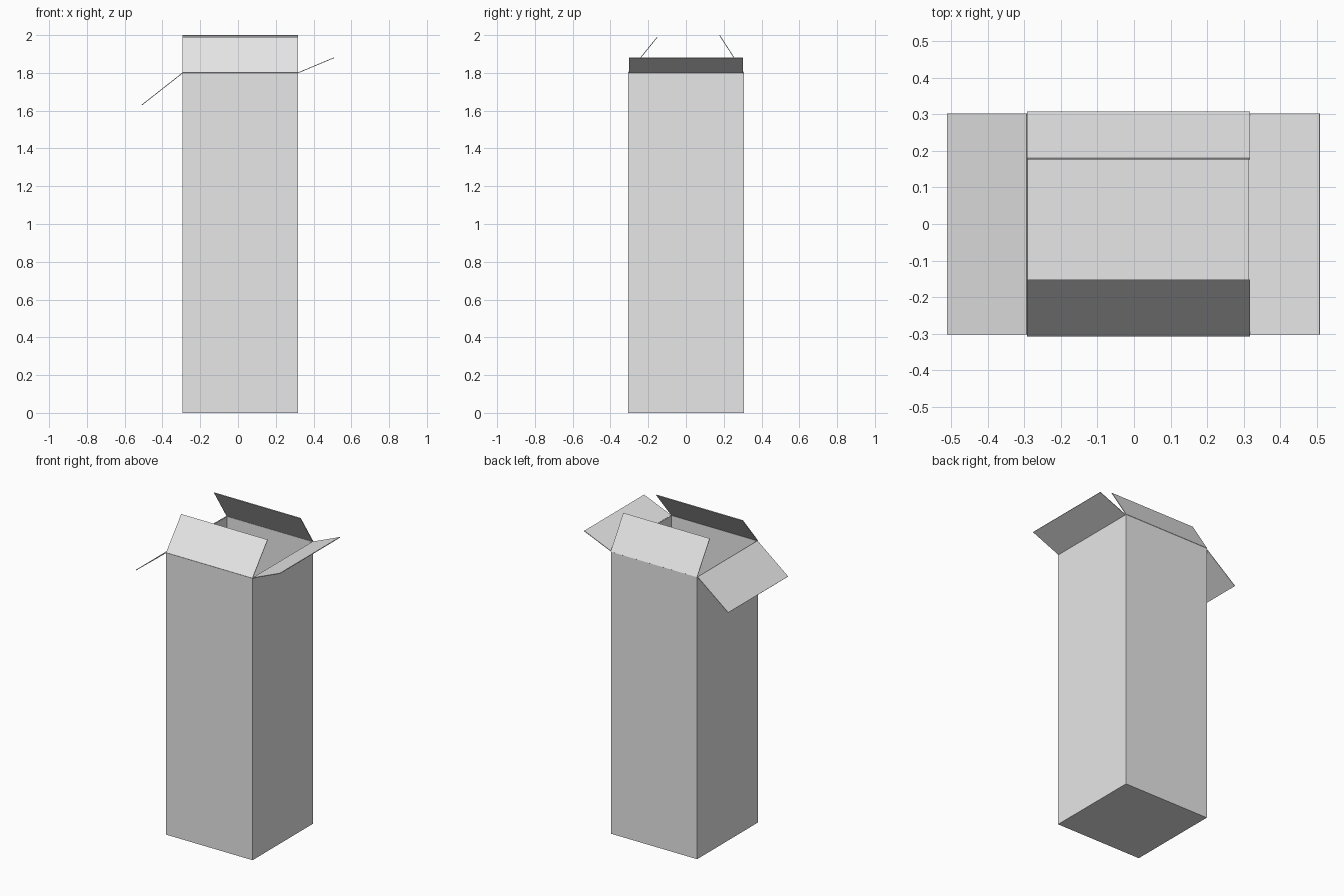
import bpy, bmesh
from mathutils import Vector

cube = bpy.data.objects.get("Cube")
if cube:
    bpy.data.objects.remove(cube, do_unlink=True)

X0, X1, Y, RIM = -0.293, 0.317, 0.306, 1.80
THICK = 0.004

card = bpy.data.materials.new("plain_card")
card.use_nodes = True
COLOUR = (0.8, 0.8, 0.8, 1)
card.diffuse_color = COLOUR
card.node_tree.nodes["Principled BSDF"].inputs["Base Color"].default_value = COLOUR


def make_sheet(name, bm, offset):
    """Turn a bmesh surface into a thin card object."""
    mesh = bpy.data.meshes.new(name)
    bm.to_mesh(mesh)
    bm.free()
    mesh.materials.append(card)
    obj = bpy.data.objects.new(name, mesh)
    bpy.context.collection.objects.link(obj)
    mod = obj.modifiers.new("card_thickness", 'SOLIDIFY')
    mod.thickness = THICK
    mod.offset = offset
    mod.use_even_offset = True
    return obj


def make_flap(name, start, end, fold):
    """Rectangular flap swept from its hinge line by the fold vector."""
    bm = bmesh.new()
    a, b, f = Vector(start), Vector(end), Vector(fold)
    bm.faces.new([bm.verts.new(p) for p in (a, b, b + f, a + f)])
    return make_sheet(name, bm, 0)


# Tall carton body, open at the top
bm = bmesh.new()
bmesh.ops.create_cube(bm, size=1)
for v in bm.verts:
    v.co = (X1 if v.co.x > 0 else X0, Y if v.co.y > 0 else -Y,
            RIM if v.co.z > 0 else 0)
top = [f for f in bm.faces if f.normal.z > 0.5]
bmesh.ops.delete(bm, geom=top, context='FACES_ONLY')
make_sheet("carton_body", bm, -1)

# Four flaps hinged on the rim
make_flap("front_flap", (X0, -Y, RIM), (X1, -Y, RIM), (0, 0.153, 0.188))
make_flap("back_flap", (X1, Y, RIM), (X0, Y, RIM), (0, -0.128, 0.199))
make_flap("left_flap", (X1, -0.302, RIM), (X1, 0.302, RIM), (0.191, 0, 0.08))
make_flap("right_flap", (X0, 0.302, RIM), (X0, -0.302, RIM), (-0.216, 0, -0.17))
